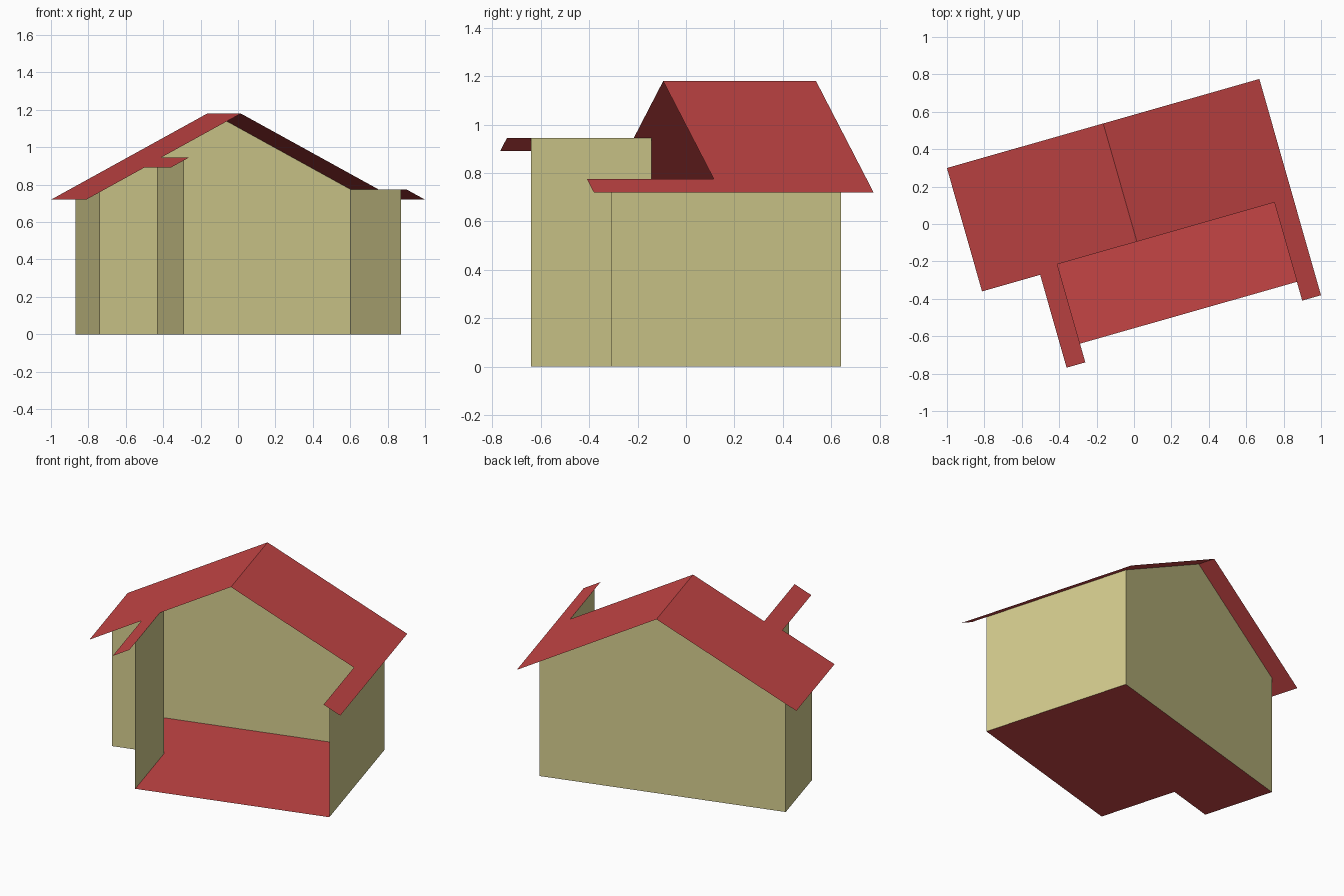
import bpy
import math
from mathutils import Matrix

cube = bpy.data.objects.get("Cube")
if cube:
    bpy.data.objects.remove(cube, do_unlink=True)

# The house is drawn square to its own axes, then turned on the plot
TURN = Matrix.Rotation(math.radians(15.9), 4, "Z")
RIDGE_X, RIDGE_Z, PITCH = -0.011, 1.18, 0.53
LEFT, RIGHT, BACK = -0.776, 0.753, 0.452
PORCH_X, PORCH_FRONT, ROOM_FRONT = -0.453, -0.536, -0.02
EAVE = 0.104
ROOF_FRONT = -0.095


def material(name, colour):
    mat = bpy.data.materials.new(name)
    mat.use_nodes = True
    mat.diffuse_color = (*colour, 1)
    mat.node_tree.nodes["Principled BSDF"].inputs["Base Color"].default_value = (*colour, 1)
    return mat


cream = material("cream wall", (0.66, 0.61, 0.27))
red = material("brick red", (0.56, 0.06, 0.06))


def roof_z(x):
    return RIDGE_Z - PITCH * abs(x - RIDGE_X)


def sheet(name, points, mat):
    """A single flat sheet with the given outline."""
    mesh = bpy.data.meshes.new(name)
    mesh.from_pydata(points, [], [range(len(points))])
    mesh.transform(TURN)
    mesh.materials.append(mat)
    obj = bpy.data.objects.new(name, mesh)
    bpy.context.collection.objects.link(obj)


def wall(name, start, end):
    """An upright wall reaching the roof, peaked if it crosses the ridge."""
    (x1, y1), (x2, y2) = start, end
    points = [(x1, y1, 0), (x2, y2, 0), (x2, y2, roof_z(x2))]
    if (x1 - RIDGE_X) * (x2 - RIDGE_X) < 0:
        points.append((RIDGE_X, y1, RIDGE_Z))
    points.append((x1, y1, roof_z(x1)))
    sheet(name, points, cream)


def roof(name, outline):
    sheet(name, [(x, y, roof_z(x)) for x, y in outline], red)


# Floor, L-shaped around the open porch
floor = [(LEFT, BACK), (LEFT, ROOM_FRONT), (PORCH_X, ROOM_FRONT),
         (PORCH_X, PORCH_FRONT), (RIGHT, PORCH_FRONT), (RIGHT, BACK)]
sheet("floor", [(x, y, 0) for x, y in floor], red)

# Walls; the porch side stays open
wall("back_gable_wall", (RIGHT, BACK), (LEFT, BACK))
wall("left_wall", (LEFT, BACK), (LEFT, ROOM_FRONT))
wall("front_room_wall", (LEFT, ROOM_FRONT), (PORCH_X, ROOM_FRONT))
wall("porch_side_wall", (PORCH_X, ROOM_FRONT), (PORCH_X, PORCH_FRONT))
wall("right_wall", (RIGHT, PORCH_FRONT), (RIGHT, BACK))

# Roof slopes with eave strips running forward over the porch walls
back_edge = BACK + EAVE + 0.006
tip = PORCH_FRONT - EAVE
roof("left_roof", [
    (RIDGE_X, back_edge), (LEFT - EAVE, back_edge),
    (LEFT - EAVE, ROOM_FRONT - EAVE), (PORCH_X - EAVE, ROOM_FRONT - EAVE),
    (PORCH_X - EAVE, tip), (PORCH_X, tip),
    (PORCH_X, ROOF_FRONT), (RIDGE_X, ROOF_FRONT)])
roof("right_roof", [
    (RIDGE_X, back_edge), (RIDGE_X, ROOF_FRONT), (RIGHT, ROOF_FRONT),
    (RIGHT, tip), (RIGHT + EAVE, tip), (RIGHT + EAVE, back_edge)])
